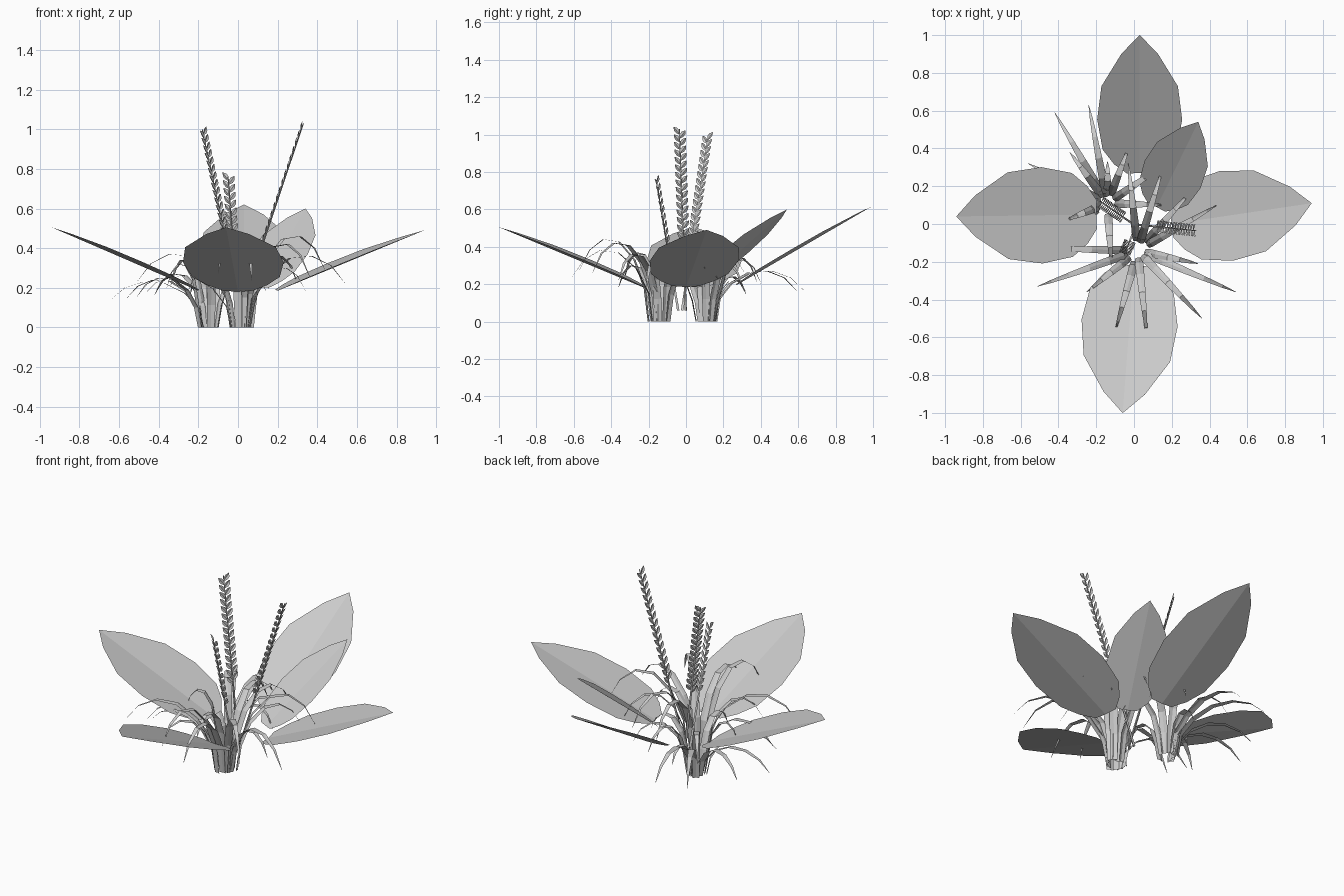
import bpy, math, random
from mathutils import Vector

if "Cube" in bpy.data.objects:
    bpy.data.objects.remove(bpy.data.objects["Cube"])

random.seed(4)
UP = Vector((0, 0, 1))


def make_object(name, verts, faces):
    mesh = bpy.data.meshes.new(name)
    mesh.from_pydata([tuple(v) for v in verts], [], faces)
    mesh.update()
    ob = bpy.data.objects.new(name, mesh)
    bpy.context.collection.objects.link(ob)
    return ob


def add_strip(verts, faces, path, widths, side, fold):
    """Ribbon, three vertices across, creased along its middle."""
    start = len(verts)
    for p, w in zip(path, widths):
        verts += [p - side * w + fold * w, p, p + side * w + fold * w]
    for i in range(len(path) - 1):
        for j in (0, 1):
            a = start + i * 3 + j
            faces.append((a, a + 1, a + 4, a + 3))


def broad_leaf(name, base, tip, half_width):
    profile = [(0, .3), (.07, .6), (.18, .87), (.40, 1), (.64, .9), (.87, .43), (1, .004)]
    base, tip = Vector(base), Vector(tip)
    axis = tip - base
    side = axis.cross(UP).normalized()
    normal = side.cross(axis).normalized()
    verts, faces = [], []
    add_strip(verts, faces, [base + axis * t for t, w in profile],
              [w * half_width for t, w in profile], side, normal * 0.08)
    make_object(name, verts, faces)


def grass_tuft(name, centre, blades):
    """Each blade is (tip x, tip y, arch height)."""
    verts, faces = [], []
    c = Vector((centre[0], centre[1], 0))
    for x, y, h in blades:
        out = Vector((x, y, 0)) - c
        d = out.length
        out.normalize()
        side = out.cross(UP)
        r = random.uniform(0.03, 0.06)
        shape = [(r, 0), (r + .02, .4 * h), (r + .2 * (d - r), .75 * h),
                 (r + .42 * (d - r), .97 * h), (r + .65 * (d - r), h),
                 (r + .85 * (d - r), .87 * h), (d, .62 * h)]
        path = [c + out * a + UP * z for a, z in shape]
        add_strip(verts, faces, path, [.018, .022, .021, .018, .013, .008, .001],
                  side, out * 0.25)
    make_object(name, verts, faces)


def flower_spike(name, base, tip, pairs, first):
    base, tip = Vector(base), Vector(tip)
    axis = tip - base
    along = axis.normalized()
    side = axis.cross(UP).normalized()
    normal = side.cross(along)
    verts, faces = [], []
    # three-sided stem
    for p, r in ((base, .008), (tip, .003)):
        for k in range(3):
            a = k * math.tau / 3
            verts.append(p + (side * math.cos(a) + normal * math.sin(a)) * r)
    faces += [(k, (k + 1) % 3, (k + 1) % 3 + 3, k + 3) for k in range(3)]
    # paired leaflets
    for i in range(pairs):
        t = first + (0.96 - first) * i / (pairs - 1)
        for s in (-1, 1):
            root = base + axis * t + along * (0.01 * s)
            grow = (along * .8 + side * s * .62 + normal * .1).normalized()
            across = grow.cross(normal).normalized()
            add_strip(verts, faces, [root + grow * a for a in (0, .017, .034, .052)],
                      [.003, .012, .012, .001], across, normal * .35)
    make_object(name, verts, faces)


# Broad leaves
broad_leaf("left_leaf", (-.20, .05, .185), (-.94, .04, .505), .255)
broad_leaf("right_leaf", (.20, .00, .185), (.94, .11, .49), .24)
broad_leaf("front_leaf", (.00, -.22, .18), (-.06, -1.0, .505), .255)
broad_leaf("back_leaf", (.03, .27, .195), (.03, 1.0, .62), .225)
broad_leaf("small_back_leaf", (.12, .09, .20), (.34, .54, .60), .165)

# Grass tufts
grass_tuft("back_grass", (-.14, .11), [
    (-.42, .59, .27), (-.24, .63, .27), (-.03, .40, .33), (.14, .30, .30),
    (-.64, .13, .23), (-.56, .32, .24), (-.51, -.12, .25), (-.34, .38, .34),
    (-.12, -.22, .28), (.16, .10, .30), (-.36, .02, .32), (-.14, .33, .22)])
grass_tuft("front_grass", (.02, -.14), [
    (.54, -.36, .36), (.36, -.50, .42), (.07, -.61, .38), (-.10, -.57, .44),
    (-.51, -.33, .37), (-.48, -.13, .26), (.44, .10, .46), (.34, -.21, .30),
    (.15, .29, .42), (-.03, .32, .40), (-.25, -.36, .30), (.30, .17, .36)])

# Flower spikes
flower_spike("left_flower_spike", (.02, -.02, .06), (-.18, .12, 1.0), 15, .40)
flower_spike("right_flower_spike", (.00, .00, .06), (.33, -.035, 1.03), 15, .38)
flower_spike("short_flower_spike", (.00, -.04, .06), (-.05, -.16, .76), 10, .45)
